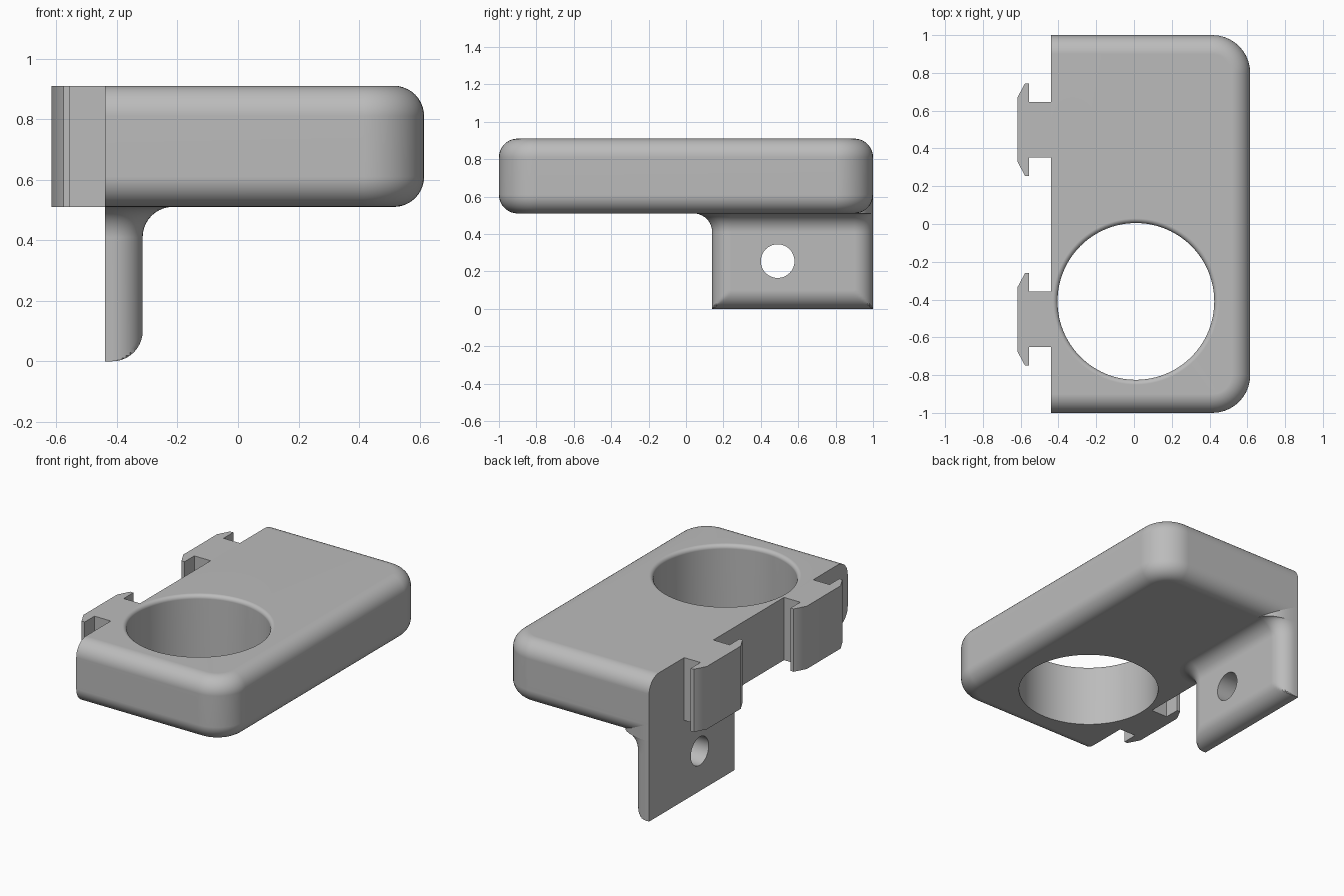
import bpy, bmesh
from math import sin, cos, pi, sqrt, radians

if "Cube" in bpy.data.objects:
    bpy.data.objects.remove(bpy.data.objects["Cube"], do_unlink=True)

grey = bpy.data.materials.new("plain grey")
grey.use_nodes = True
colour = (0.5, 0.5, 0.5, 1)
grey.diffuse_color = colour
grey.node_tree.nodes["Principled BSDF"].inputs["Base Color"].default_value = colour

BACK = -0.44               # flat mounting face
LOW, HIGH = 0.51, 0.91     # slab underside and top
R = 0.1                    # common fillet radius
STEPS = 10


def loft(name, rings):
    """Skin a stack of equal-length rings and cap both ends."""
    bm = bmesh.new()
    rows = [[bm.verts.new(p) for p in ring] for ring in rings]
    n = len(rows[0])
    for a, b in zip(rows, rows[1:]):
        for i in range(n):
            j = (i + 1) % n
            bm.faces.new((a[i], a[j], b[j], b[i]))
    bm.faces.new(rows[0][::-1])
    bm.faces.new(rows[-1])
    bmesh.ops.recalc_face_normals(bm, faces=bm.faces)
    mesh = bpy.data.meshes.new(name)
    bm.to_mesh(mesh)
    bm.free()
    mesh.materials.append(grey)
    obj = bpy.data.objects.new(name, mesh)
    bpy.context.collection.objects.link(obj)
    return obj


def plan(z, x1, y0, y1, rx, ry0, ry1, limit=9):
    """Flat at the mounting face, rounded at the two outer corners."""
    pts = [(BACK, y0)]
    for i in range(STEPS + 1):
        a = pi / 2 * i / STEPS
        pts.append((x1 - rx + rx * sin(a), y0 + ry0 - ry0 * cos(a)))
    for i in range(STEPS + 1):
        a = pi / 2 * i / STEPS
        pts.append((x1 - rx + rx * cos(a), y1 - ry1 + ry1 * sin(a)))
    pts.append((BACK, y1))
    return [(min(x, limit), y, z) for x, y in pts]


def cut(target, cutter):
    mod = target.modifiers.new("cut", "BOOLEAN")
    mod.object, mod.operation, mod.solver = cutter, "DIFFERENCE", "EXACT"
    bpy.context.view_layer.objects.active = target
    bpy.ops.object.modifier_apply(modifier=mod.name)
    bpy.data.objects.remove(cutter, do_unlink=True)


def finish(obj):
    bpy.ops.object.select_all(action="DESELECT")
    obj.select_set(True)
    bpy.context.view_layer.objects.active = obj
    bpy.ops.object.shade_smooth_by_angle(angle=radians(30))
    mod = obj.modifiers.new("even shading", "WEIGHTED_NORMAL")
    mod.keep_sharp = True


quarter = [pi / 2 * i / STEPS for i in range(STEPS + 1)]

# Slab with rounded rim on three sides
levels = [(LOW + R - R * cos(a), R - R * sin(a)) for a in quarter]
levels += [(LOW + HIGH - z, inset) for z, inset in reversed(levels)]
slab = loft("slab", [plan(z, 0.615 - i, i - 1, 1 - i, 0.2 - i, 0.2 - i, 0.2 - i)
                     for z, i in levels])

# Round holder opening with an eased upper lip
lip = 0.025
bore = [(0.415, LOW - R)]
bore += [(0.415 + lip - lip * cos(a), HIGH - lip + lip * sin(a)) for a in quarter[::2]]
bore += [(0.415 + lip, HIGH + R)]
cut(slab, loft("bore_cutter", [
    [(0.01 + r * cos(k * pi / 48), -0.41 + r * sin(k * pi / 48), z) for k in range(96)]
    for r, z in bore]))
finish(slab)

# Screw tab: rounded foot, then a concave flare into the slab
rings = []
for a in quarter:
    z = R - R * cos(a)
    foot = BACK + 0.025 + R * sin(a)
    rings.append(plan(z, -0.315, 0.14, 1, R, R, R, foot))
for a in quarter:
    f = R - R * cos(a)
    z = LOW - R + R * sin(a)
    rings.append(plan(z, -0.315 + f, 0.14 - f, 1, R + f, R + f, R))
rings.append([(x, y, LOW + R) for x, y, z in rings[-1]])
tab = loft("screw_tab", rings)
cut(tab, loft("screw_cutter", [
    [(x, 0.49 + 0.09 * cos(k * pi / 24), 0.255 + 0.09 * sin(k * pi / 24)) for k in range(48)]
    for x in (-0.6, -0.1)]))
finish(tab)

# Two T-shaped mounting rails, each mirrored about its own centre
half = [(BACK, 0.147), (-0.555, 0.147), (-0.555, 0.245), (-0.577, 0.245), (-0.617, 0.17)]
outline = half + [(x, -y) for x, y in reversed(half)]
for name, centre in (("rear_rail", 0.5), ("front_rail", -0.505)):
    rail = loft(name, [[(x, y + centre, z) for x, y in outline] for z in (LOW, HIGH)])
    finish(rail)
